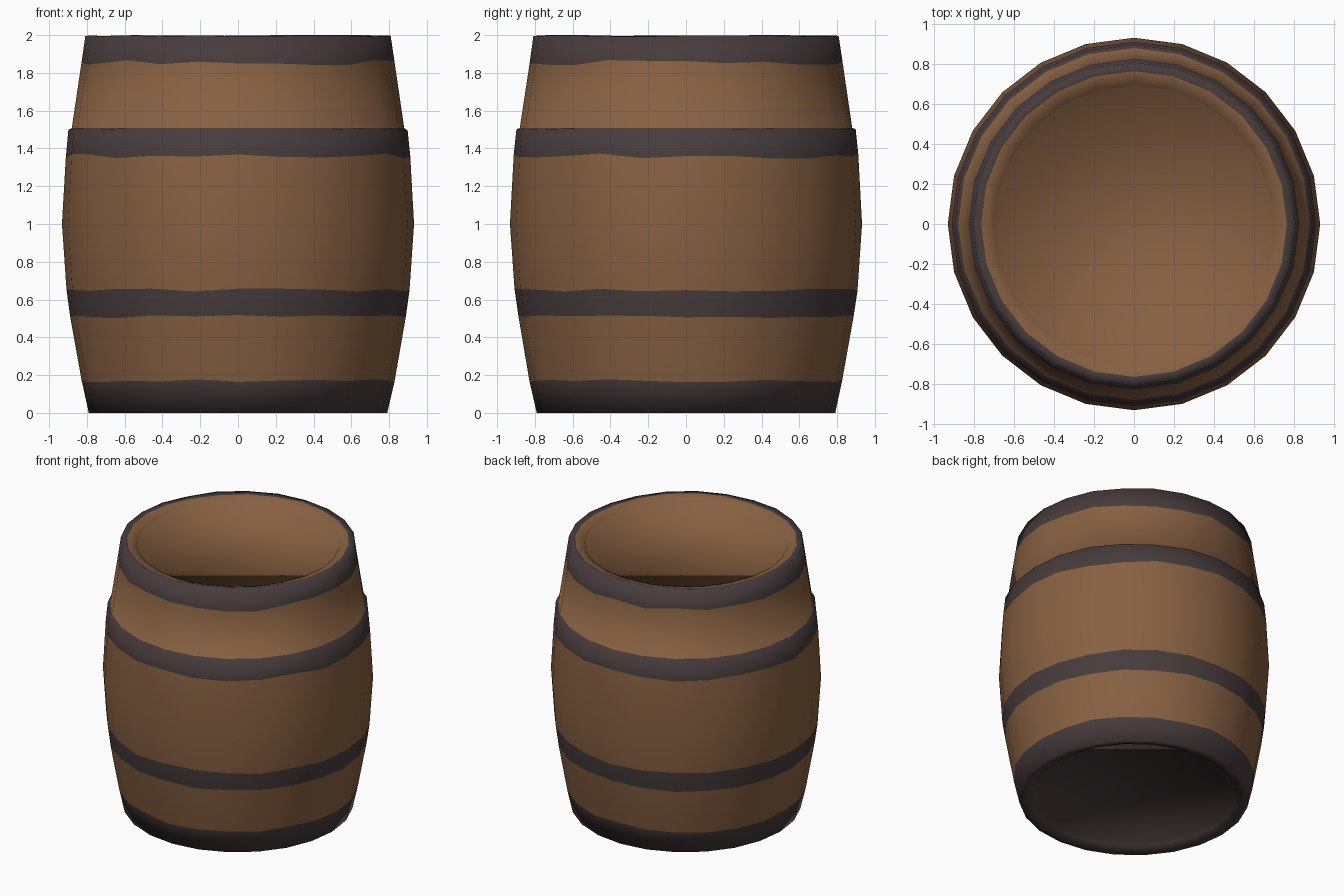
import bpy, bmesh, math, random

if "Cube" in bpy.data.objects:
    bpy.data.objects.remove(bpy.data.objects["Cube"])

random.seed(4)
SIDES = 24


def material(name, rgb):
    m = bpy.data.materials.new(name)
    m.diffuse_color = (*rgb, 1.0)
    m.use_nodes = True
    m.node_tree.nodes["Principled BSDF"].inputs["Base Color"].default_value = m.diffuse_color
    return m


wood = material("brown wood", (0.245, 0.119, 0.054))
iron = material("dark iron", (0.065, 0.045, 0.046))
WOOD, IRON = 0, 1

# Profile from the bottom centre to the top centre:
# (radius, height, edge wobble, material of the strip above this ring)
PROFILE = [
    (0.69, 0.045, 0.0, IRON),     # bottom head edge
    (0.70, 0.025, 0.0, IRON),
    (0.745, 0.005, 0.0, IRON),    # bottom rim
    (0.79, 0.0, 0.0, IRON),
    (0.828, 0.17, 0.008, WOOD),   # bottom hoop top edge
    (0.888, 0.51, 0.008, IRON),   # lower hoop
    (0.908, 0.65, 0.008, WOOD),
    (0.932, 1.0, 0.0, WOOD),      # widest point
    (0.912, 1.36, 0.014, IRON),   # upper hoop
    (0.898, 1.50, 0.006, IRON),
    (0.880, 1.508, 0.0, WOOD),    # small lip over the staves
    (0.828, 1.855, 0.014, IRON),  # top hoop
    (0.808, 1.995, 0.004, IRON),
    (0.765, 1.995, 0.006, WOOD),  # top rim
    (0.70, 1.975, 0.0, WOOD),
    (0.69, 1.955, 0.0, WOOD),     # lid edge
]

bm = bmesh.new()
rings = []
for radius, height, wobble, _ in PROFILE:
    ring = []
    for i in range(SIDES):
        a = math.tau * i / SIDES
        z = min(height + random.uniform(-wobble, wobble), 2.0)
        ring.append(bm.verts.new((radius * math.cos(a), radius * math.sin(a), z)))
    rings.append(ring)

# Staves, hoops and rims
for k in range(len(rings) - 1):
    lower, upper = rings[k], rings[k + 1]
    for i in range(SIDES):
        j = (i + 1) % SIDES
        f = bm.faces.new((lower[i], lower[j], upper[j], upper[i]))
        f.material_index = PROFILE[k][3]

# Bottom head and lid
bm.faces.new(rings[0][::-1]).material_index = IRON
bm.faces.new(rings[-1]).material_index = WOOD
for f in bm.faces:
    f.smooth = True

mesh = bpy.data.meshes.new("barrel")
bm.to_mesh(mesh)
bm.free()
mesh.materials.append(wood)
mesh.materials.append(iron)
barrel = bpy.data.objects.new("barrel", mesh)
bpy.context.collection.objects.link(barrel)
